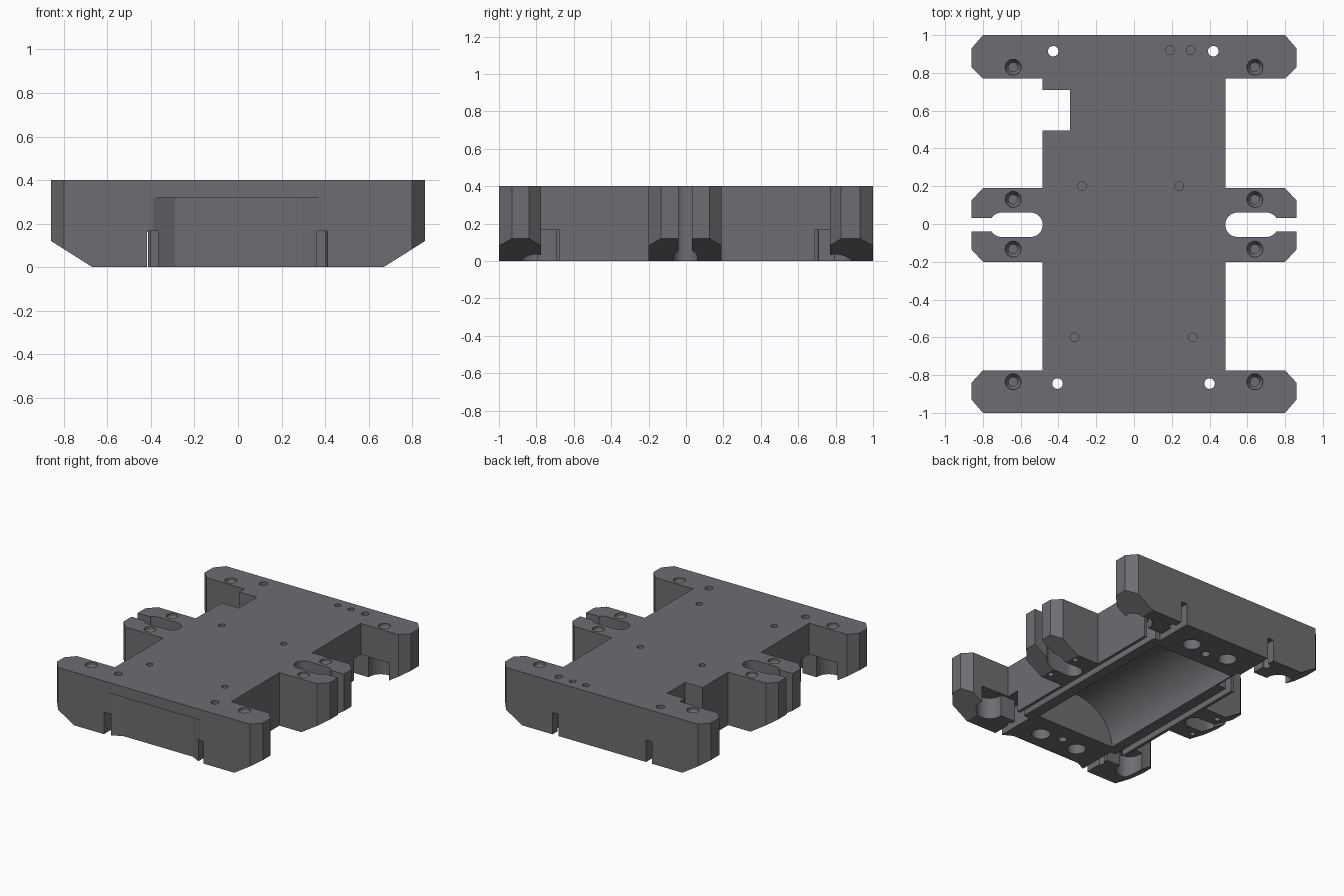
import bpy, bmesh, math
from mathutils import Vector

if "Cube" in bpy.data.objects:
    bpy.data.objects.remove(bpy.data.objects["Cube"])

grey = bpy.data.materials.new("dark_grey")
grey.diffuse_color = (0.155, 0.155, 0.17, 1)
grey.use_nodes = True
grey.node_tree.nodes["Principled BSDF"].inputs["Base Color"].default_value = grey.diffuse_color


def new_object(name, bm):
    bmesh.ops.recalc_face_normals(bm, faces=bm.faces)
    mesh = bpy.data.meshes.new(name)
    bm.to_mesh(mesh)
    bm.free()
    mesh.materials.append(grey)
    ob = bpy.data.objects.new(name, mesh)
    bpy.context.collection.objects.link(ob)
    return ob


def prism(bm, points, a, b, axis="Z"):
    """Extrude a profile: (x, y) along Z or (x, z) along Y."""
    place = (lambda p, t: (p[0], p[1], t)) if axis == "Z" else (lambda p, t: (p[0], t, p[1]))
    face = bm.faces.new([bm.verts.new(place(p, a)) for p in points])
    out = bmesh.ops.extrude_face_region(bm, geom=[face])
    move = Vector((0, 0, b - a) if axis == "Z" else (0, b - a, 0))
    bmesh.ops.translate(bm, verts=[v for v in out["geom"] if isinstance(v, bmesh.types.BMVert)], vec=move)


def box(bm, x0, x1, y0, y1, z0, z1):
    prism(bm, [(x0, y0), (x1, y0), (x1, y1), (x0, y1)], z0, z1)


def lathe(bm, x, y, rings, n=24):
    """Round cutter from a list of (radius, z) rings."""
    loops = [[bm.verts.new((x + r * math.cos(i * math.tau / n), y + r * math.sin(i * math.tau / n), z))
              for i in range(n)] for r, z in rings]
    for lo, hi in zip(loops, loops[1:]):
        for i in range(n):
            j = (i + 1) % n
            bm.faces.new((lo[i], lo[j], hi[j], hi[i]))
    bm.faces.new(loops[0])
    bm.faces.new(loops[-1])


# Main body outline: end plates, narrow waist and middle arms
right = [(.8, -1), (.86, -.93), (.86, -.84), (.8, -.775), (.485, -.775), (.485, -.2),
         (.8, -.2), (.86, -.135), (.86, .125), (.8, .19), (.485, .19), (.485, .77),
         (.8, .77), (.86, .83), (.86, .93), (.8, 1)]
bm = bmesh.new()
prism(bm, right + [(-x, y) for x, y in reversed(right)], 0, .4)
body = new_object("chassis_plate", bm)


def cut(build):
    """Subtract one group of cutters that do not overlap each other."""
    cb = bmesh.new()
    build(cb)
    cutter = new_object("cutter", cb)
    cutter.hide_render = True
    mod = body.modifiers.new("cut", "BOOLEAN")
    mod.operation, mod.solver, mod.object = "DIFFERENCE", "EXACT", cutter
    bpy.context.view_layer.objects.active = body
    bpy.ops.object.modifier_apply(modifier=mod.name)
    bpy.data.objects.remove(cutter)


# Sloped undersides at both outer ends, and the side notch
def slopes(b):
    for s in (-1, 1):
        prism(b, [(s * .59, -.05), (s * .95, .177), (s * .95, -.05)], -1.1, 1.1, "Y")
    box(b, -.6, -.34, .495, .71, -.1, .5)


# Rounded slots in the middle arms
def arm_slots(b):
    for s in (-1, 1):
        pts = []
        for c, start in ((.70, -90), (.548, 90)):
            for i in range(13):
                a = math.radians(start + i * 15)
                pts.append((s * (c + .065 * math.cos(a)), -.004 + .065 * math.sin(a)))
        prism(b, pts, -.1, .5)


def arm_gaps(b):
    for s in (-1, 1):
        box(b, *sorted((s * .65, s * .95)), -.04, .033, -.1, .5)


# Arched motor trough underneath and shallow recess in the front face
def trough(b):
    w, d = .33, .3
    arc = [(-w * math.cos(math.pi * i / 32), d * math.sin(math.pi * i / 32)) for i in range(33)]
    prism(b, [(-w, -.05)] + arc + [(w, -.05)], -.63, .65, "Y")
    prism(b, [(-.41, -1.01), (-.29, -.95), (.29, -.95), (.40, -1.01)], -.1, .32)


# Wire grooves: slots through the end plates that step outward along the waist
def end_slots(b):
    for x0, x1 in ((-.418, -.368), (.362, .412)):
        box(b, x0, x1, -1.1, -.693, -.1, .165)
        box(b, x0, x1, .71, 1.1, -.1, .165)


def waist_grooves(b):
    for s in (-1, 1):
        box(b, *sorted((s * .414, s * .462)), -.72, .72, -.1, .164)


# Side pockets beside the end plates, with a rounded inner corner
def side_pockets(b):
    for s in (-1, 1):
        for t, y in ((1, .69), (-1, .675)):
            prism(b, [(s * .58, t * y), (s * .414, t * y), (s * .41, t * (y + .012)), (s * .40, t * (y + .02)),
                      (s * .385, t * (y + .024)), (s * .385, t * .79), (s * .58, t * .79)], -.1, .166)


# Round pockets inside the end plates
def plate_pockets(b):
    for s in (-1, 1):
        for t in (-1, 1):
            lathe(b, s * .63, t * .80, [(.095, -.1), (.095, .163)], 32)


# Screw holes: countersunk, through, small blind and underside
def holes(b):
    for s in (-1, 1):
        for y in (.83, .13, -.133, -.835):
            lathe(b, s * .64, y, [(.024, .23), (.024, .35), (.042, .38), (.042, .45)])
        for y in (.13, -.133):
            lathe(b, s * .64, y, [(.02, -.05), (.02, .1)])
        for y in (.81, -.81):
            lathe(b, s * .16, y, [(.065, -.05), (.065, .1)])
    for y in (.77, -.77):
        lathe(b, 0, y, [(.03, -.05), (.03, .06)])
    for x, y in ((-.428, .915), (.42, .915), (-.405, -.845), (.4, -.845)):
        lathe(b, x, y, [(.028, -.1), (.028, .5)])
    for x, y in ((.19, .92), (.3, .92), (-.275, .2), (.24, .2), (-.315, -.6), (.31, -.6)):
        lathe(b, x, y, [(.023, .34), (.023, .45)])


for step in (slopes, arm_slots, arm_gaps, trough, end_slots, waist_grooves,
             side_pockets, plate_pockets, holes):
    cut(step)

body.select_set(True)
bpy.context.view_layer.objects.active = body
bpy.ops.object.shade_smooth_by_angle(angle=math.radians(20))
